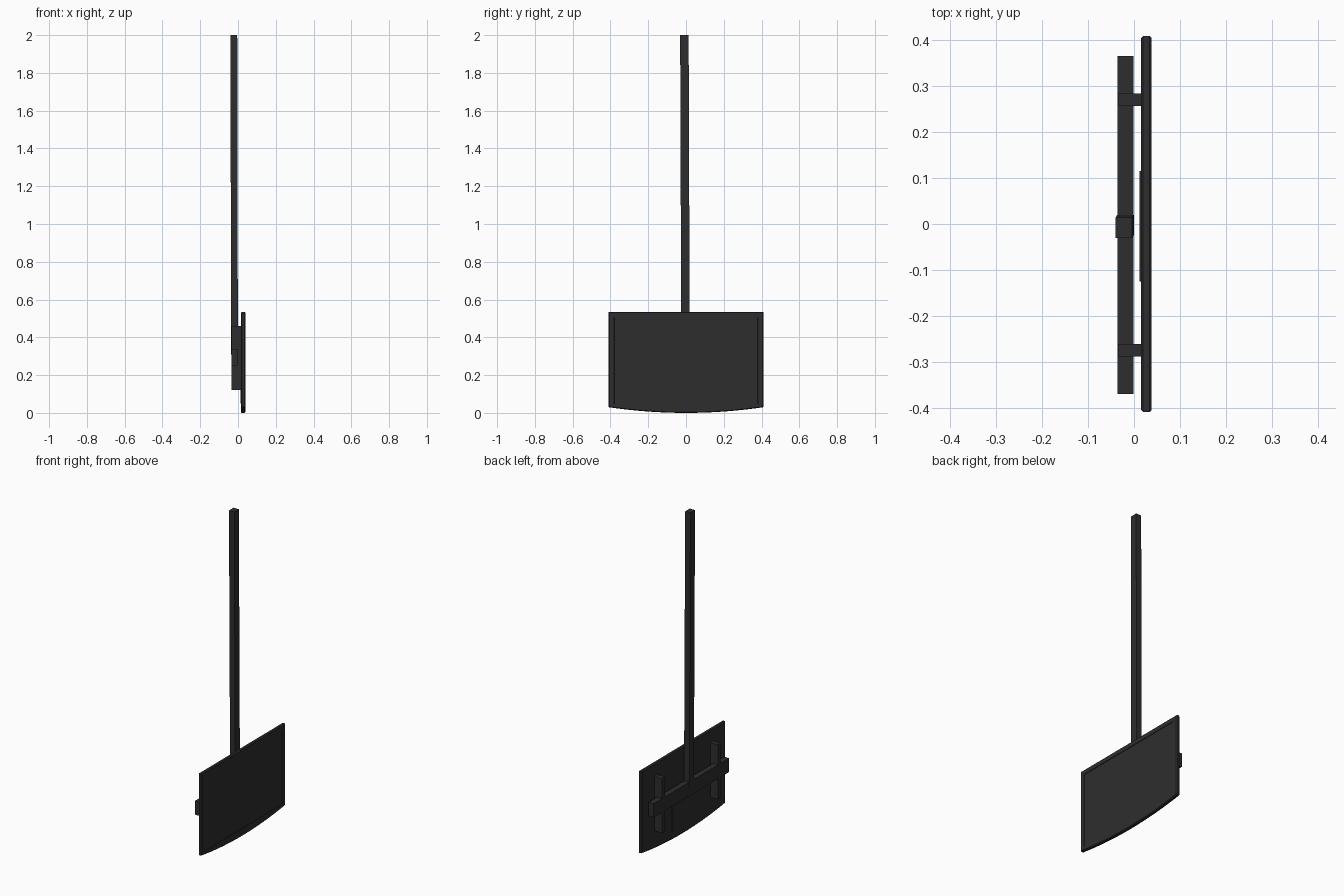
import bpy, bmesh
from mathutils import Vector

if "Cube" in bpy.data.objects:
    bpy.data.objects.remove(bpy.data.objects["Cube"])


def material(name, v):
    m = bpy.data.materials.new(name)
    m.diffuse_color = (v, v, v, 1)
    m.use_nodes = True
    m.node_tree.nodes["Principled BSDF"].inputs["Base Color"].default_value = m.diffuse_color
    return m


DARK = material("dark grey", 0.027)


def finish(name, bm):
    bmesh.ops.recalc_face_normals(bm, faces=bm.faces)
    me = bpy.data.meshes.new(name)
    bm.to_mesh(me)
    bm.free()
    me.materials.append(DARK)
    ob = bpy.data.objects.new(name, me)
    bpy.context.collection.objects.link(ob)
    return ob


def box(name, lo, hi, top_shift=(0, 0)):
    bm = bmesh.new()
    bmesh.ops.create_cube(bm, size=1)
    lo, hi = Vector(lo), Vector(hi)
    for v in bm.verts:
        top = v.co.z > 0
        v.co = Vector([lo[i] + (v.co[i] + 0.5) * (hi[i] - lo[i]) for i in range(3)])
        if top:
            v.co.x += top_shift[0]
            v.co.y += top_shift[1]
    return finish(name, bm)


# Television: outline with a gently bowed lower edge, lofted from back to front
W, TOP, N = 0.41, 0.535, 16
outline = [(-W, TOP), (W, TOP)]
for i in range(N + 1):
    y = W - 2 * W * i / N
    outline.append((y, 0.03 * (y / W) ** 2))


def inset(d):
    cz = TOP / 2
    return [(y * (1 - d / W), cz + (z - cz) * (1 - d / cz)) for y, z in outline]


def clamp_rect(m):
    # inner rectangle of the bezel, sharing the outline's point count
    return [(max(-W + m, min(W - m, y)), TOP - m if z == TOP else 0.048)
            for y, z in outline]


rings = [(0.0155, inset(0.005)), (0.020, inset(0)), (0.034, inset(0)),
         (0.0385, inset(0.004)), (0.0385, clamp_rect(0.03)), (0.0355, clamp_rect(0.031))]
bm = bmesh.new()
loops = [[bm.verts.new((x, y, z)) for y, z in pts] for x, pts in rings]
n = len(outline)
for a, b in zip(loops, loops[1:]):
    for i in range(n):
        j = (i + 1) % n
        bm.faces.new((a[i], a[j], b[j], b[i]))
bm.faces.new(loops[0][::-1])
bm.faces.new(loops[-1])
bmesh.ops.remove_doubles(bm, verts=bm.verts, dist=1e-5)
finish("television", bm)

# Shallow cover on the back of the television
box("rear_cover", (0.0125, -0.125, 0.05), (0.017, 0.115, 0.30))

# Wall bracket: one cross bar and two upright rails
box("cross_bar", (-0.0355, -0.37, 0.25), (-0.001, 0.366, 0.335))
for side, y in (("left", -0.275), ("right", 0.271)):
    box(side + "_rail", (-0.035, y - 0.0135, 0.122), (0.0165, y + 0.0135, 0.46))

# Ceiling pole, leaning very slightly
box("ceiling_pole", (-0.0365, -0.025, 0.31), (-0.0005, 0.020, 2.0), (-0.0035, -0.006))
